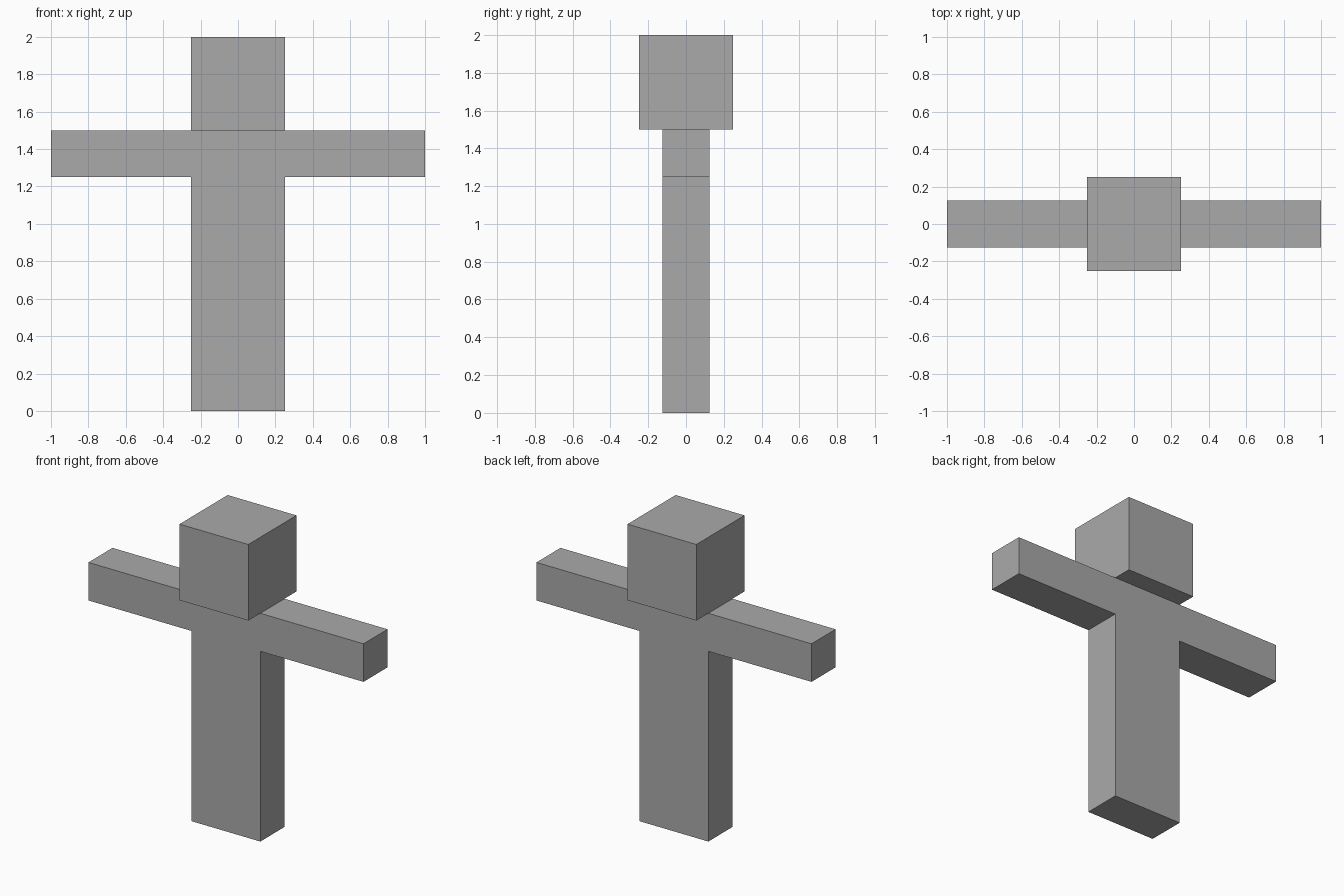
import bpy

if "Cube" in bpy.data.objects:
    bpy.data.objects.remove(bpy.data.objects["Cube"])

grey = bpy.data.materials.new("mid_grey")
grey.diffuse_color = (0.4, 0.4, 0.4, 1)
grey.use_nodes = True
grey.node_tree.nodes["Principled BSDF"].inputs["Base Color"].default_value = grey.diffuse_color


def box(name, size, centre):
    """Add a named box with its size baked into the mesh."""
    bpy.ops.mesh.primitive_cube_add(size=1, location=centre)
    obj = bpy.context.object
    obj.name = name
    obj.scale = size
    bpy.ops.object.transform_apply(location=False, rotation=False, scale=True)
    obj.data.materials.append(grey)
    return obj


# Head and torso
box("head", (0.5, 0.5, 0.5), (0, 0, 1.75))
box("torso", (0.5, 0.25, 0.75), (0, 0, 1.125))

# Outstretched arms and adjoining legs, one per side
for side, sign in (("left", -1), ("right", 1)):
    box(f"{side}_arm", (0.75, 0.25, 0.25), (sign * 0.625, 0, 1.375))
    box(f"{side}_leg", (0.25, 0.25, 0.75), (sign * 0.125, 0, 0.375))
